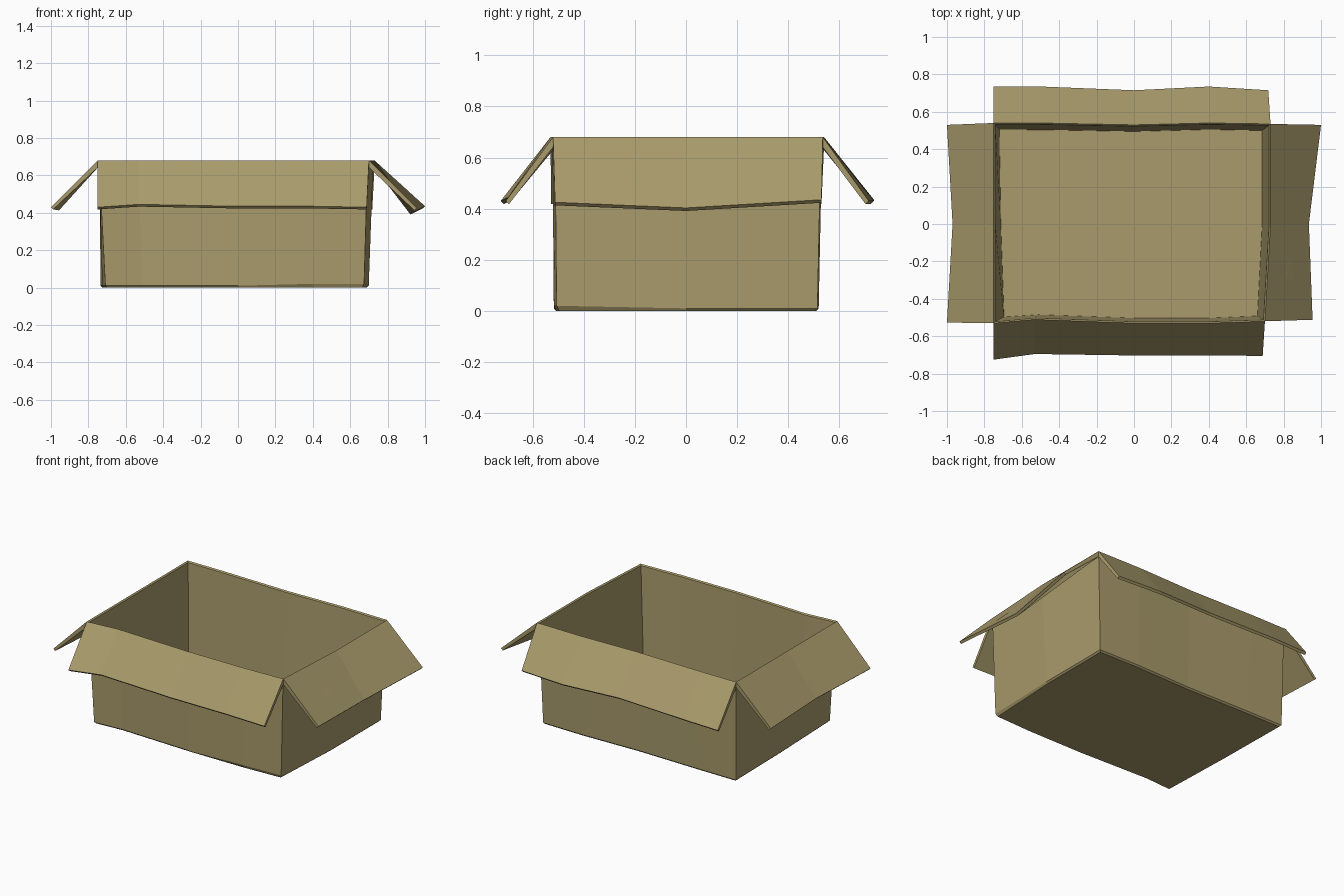
import bpy, bmesh
from mathutils import Vector

if "Cube" in bpy.data.objects:
    bpy.data.objects.remove(bpy.data.objects["Cube"])

card = bpy.data.materials.new("cardboard")
card.diffuse_color = (0.40, 0.33, 0.15, 1)
card.use_nodes = True
card.node_tree.nodes["Principled BSDF"].inputs["Base Color"].default_value = card.diffuse_color


def make_object(name, verts, faces):
    mesh = bpy.data.meshes.new(name)
    mesh.from_pydata([tuple(v) for v in verts], [], faces)
    bm = bmesh.new()
    bm.from_mesh(mesh)
    bmesh.ops.recalc_face_normals(bm, faces=bm.faces)
    bm.to_mesh(mesh)
    bm.free()
    mesh.materials.append(card)
    obj = bpy.data.objects.new(name, mesh)
    bpy.context.collection.objects.link(obj)
    return obj


# Slightly crooked outlines, counter-clockwise from the front left corner:
# five points along the front, one right, five along the back, one left
rim = [(-.75, -.53), (-.53, -.51), (0, -.53), (.4, -.53), (.70, -.52), (.73, 0),
       (.73, .535), (.4, .54), (0, .53), (-.5, .54), (-.75, .54), (-.75, 0)]
floor = [(-.695, -.497), (-.51, -.485), (0, -.503), (.4, -.503), (.66, -.492), (.685, 0),
         (.685, .5), (.4, .505), (0, .495), (-.45, .503), (-.72, .505), (-.712, 0)]
N = len(rim)


def outward(i):
    x = -1 if i in (0, 10, 11) else 1 if i in (4, 5, 6) else 0
    y = -1 if i <= 4 else 1 if 6 <= i <= 10 else 0
    return Vector((x, y))


def ring(points, offset, z):
    out = []
    for i, p in enumerate(points):
        q = Vector(p) + outward(i) * offset
        out.append((q.x, q.y, z))
    return out


# Tub: underside, outer wall, thin rim, inner wall and inner floor
rings = [ring(floor, .004, 0), ring(floor, .014, .010), ring(rim, -.008, .645),
         ring(rim, 0, .68), ring(rim, -.008, .672), ring(floor, 0, .022)]
# lifted front right corner
for i in (3, 4):
    x, y, z = rings[1][i]
    rings[1][i] = (x, y, .02)
verts = [v for r in rings for v in r]
faces = [list(range(N)), list(range((len(rings) - 1) * N, len(rings) * N))]
for r in range(len(rings) - 1):
    for i in range(N):
        j = (i + 1) % N
        faces.append([r * N + i, r * N + j, (r + 1) * N + j, (r + 1) * N + i])
make_object("box_tub", verts, faces)


def flap(name, indices, tips, out):
    """Thick strip folding down from the rim to the given tip points."""
    out = Vector(out)
    n = len(indices)
    hinge = [Vector((*rim[i], .68)) for i in indices]
    tips = [Vector(t) for t in tips]
    under = out * -.013 + Vector((0, 0, -.012))
    rows = [hinge, tips, [t + under for t in tips],
            [h + out * -.006 + Vector((0, 0, -.032)) for h in hinge]]
    v = [p for row in rows for p in row]
    f = []
    for k in range(4):
        m = (k + 1) % 4
        for i in range(n - 1):
            f.append([k * n + i, k * n + i + 1, m * n + i + 1, m * n + i])
    for e in (0, n - 1):
        f.append([e, n + e, 2 * n + e, 3 * n + e])
    make_object(name, v, f)


# Four open flaps
flap("front_flap", [0, 1, 2, 3, 4],
     [(-.75, -.725, .43), (-.53, -.695, .445), (0, -.703, .435),
      (.4, -.703, .435), (.688, -.705, .43)], (0, -1, 0))
flap("right_flap", [4, 5, 6],
     [(.955, -.512, .425), (.935, 0, .403), (1.0, .53, .435)], (1, 0, 0))
flap("back_flap", [6, 7, 8, 9, 10],
     [(.718, .715, .43), (.4, .735, .43), (0, .715, .44),
      (-.5, .735, .435), (-.75, .735, .43)], (0, 1, 0))
flap("left_flap", [10, 11, 0],
     [(-1.0, .53, .43), (-.97, 0, .425), (-1.0, -.527, .43)], (-1, 0, 0))
